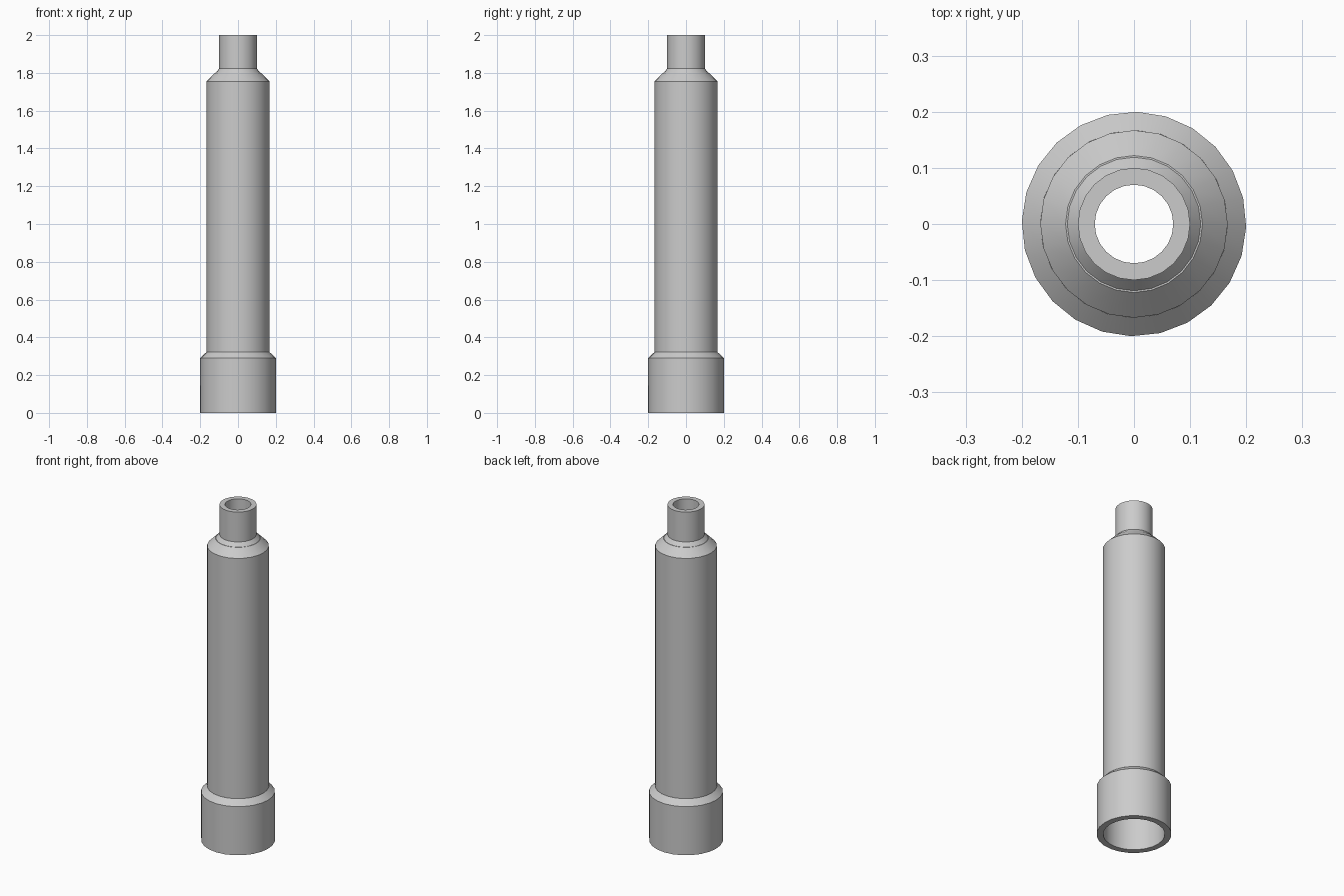
import bpy, bmesh, math
from mathutils import Matrix, Vector

cube = bpy.data.objects.get("Cube")
if cube:
    bpy.data.objects.remove(cube, do_unlink=True)

SIDES = 24

grey = bpy.data.materials.new("light_grey")
grey.use_nodes = True
colour = (0.6, 0.6, 0.6, 1)
grey.diffuse_color = colour
grey.node_tree.nodes["Principled BSDF"].inputs["Base Color"].default_value = colour


def lathe(name, profile, turn=0.0):
    """Spin a closed (radius, height) outline around the z axis."""
    bm = bmesh.new()
    rings = []
    for r, z in profile:
        ring = []
        for i in range(SIDES):
            a = 2 * math.pi * i / SIDES + turn
            ring.append(bm.verts.new((r * math.cos(a), r * math.sin(a), z)))
        rings.append(ring)
    for low, high in zip(rings, rings[1:] + rings[:1]):
        for i in range(SIDES):
            j = (i + 1) % SIDES
            bm.faces.new((low[i], low[j], high[j], high[i]))
    bmesh.ops.recalc_face_normals(bm, faces=bm.faces)
    mesh = bpy.data.meshes.new(name)
    bm.to_mesh(mesh)
    bm.free()
    mesh.materials.append(grey)
    obj = bpy.data.objects.new(name, mesh)
    bpy.context.collection.objects.link(obj)
    bpy.ops.object.select_all(action="DESELECT")
    obj.select_set(True)
    bpy.context.view_layer.objects.active = obj
    bpy.ops.object.shade_smooth_by_angle(angle=math.radians(25))
    return obj


# Wide open socket with a chamfered shoulder and a stepped bore
lathe("base_socket", [(0.2, 0), (0.2, 0.29), (0.167, 0.322),
                      (0.135, 0.322), (0.165, 0.29), (0.165, 0)],
      turn=math.radians(-1.5))

# Long hollow barrel, its shoulder broken by a small ledge
lathe("barrel", [(0.167, 0.322), (0.167, 1.755), (0.122, 1.8), (0.119, 1.8),
                 (0.1, 1.822), (0.07, 1.822), (0.135, 1.755), (0.135, 0.322)])

# Narrow open neck
lathe("neck", [(0.1, 1.822), (0.1, 2), (0.07, 2), (0.07, 1.822)])
